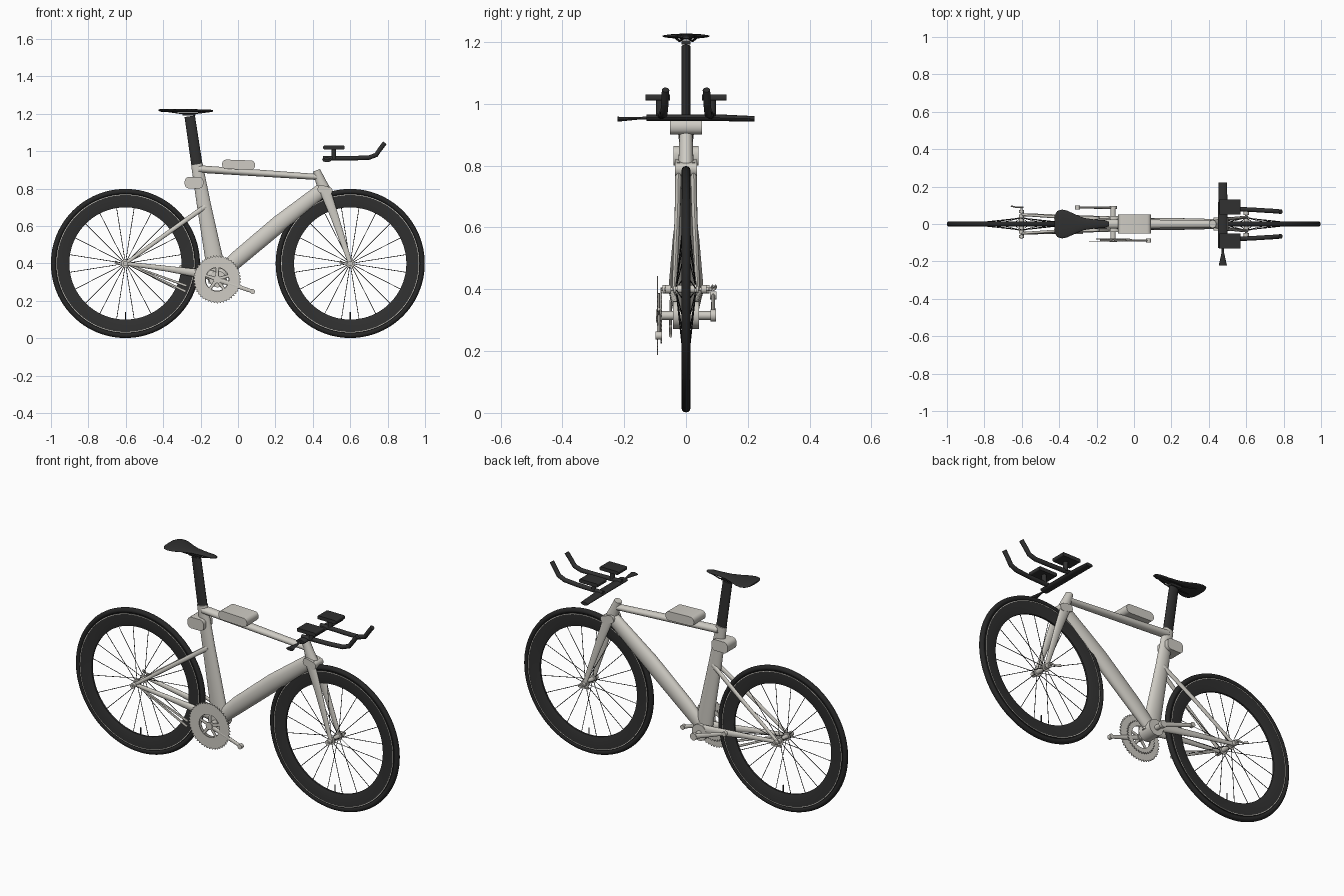
import bpy, bmesh, math
from mathutils import Vector, Matrix

cube = bpy.data.objects.get("Cube")
if cube:
    bpy.data.objects.remove(cube, do_unlink=True)


def material(name, rgb):
    m = bpy.data.materials.new(name)
    m.use_nodes = True
    m.diffuse_color = (*rgb, 1)
    m.node_tree.nodes["Principled BSDF"].inputs["Base Color"].default_value = (*rgb, 1)
    return m


LIGHT = material("pale warm grey", (0.62, 0.60, 0.55))
DARK = material("charcoal", (0.03, 0.03, 0.03))
BLACK = material("black rubber", (0.02, 0.02, 0.02))


def finish(bm, name, mat):
    bmesh.ops.recalc_face_normals(bm, faces=bm.faces)
    me = bpy.data.meshes.new(name)
    bm.to_mesh(me)
    bm.free()
    me.materials.append(mat)
    for p in me.polygons:
        p.use_smooth = True
    me.set_sharp_from_angle(angle=math.radians(35))
    ob = bpy.data.objects.new(name, me)
    bpy.context.collection.objects.link(ob)
    return ob


def add_loft(bm, pts, radii, side=(0, 1, 0), n=16):
    """Elliptical tube; each radius pair is (across, along side)."""
    pts = [Vector(p) for p in pts]
    rings = []
    for i, p in enumerate(pts):
        t = (pts[min(i + 1, len(pts) - 1)] - pts[max(i - 1, 0)]).normalized()
        v = Vector(side)
        v = (v - t * v.dot(t)).normalized()
        u = t.cross(v)
        a, b = radii[i] if len(radii) > 1 else radii[0]
        angles = [math.tau * k / n for k in range(n)]
        rings.append([bm.verts.new(p + u * a * math.cos(w) + v * b * math.sin(w)) for w in angles])
    for r, s in zip(rings, rings[1:]):
        for k in range(n):
            bm.faces.new((r[k], r[(k + 1) % n], s[(k + 1) % n], s[k]))
    bm.faces.new(rings[0])
    bm.faces.new(rings[-1])


def tube(name, pts, radii, mat=LIGHT, side=(0, 1, 0), n=16):
    bm = bmesh.new()
    add_loft(bm, pts, radii, side, n)
    return finish(bm, name, mat)


def lathe(name, x, z, profile, mat, n=96):
    """Closed (radius, y) profile turned about an axis along y."""
    bm = bmesh.new()
    rings = []
    for i in range(n):
        w = math.tau * i / n
        rings.append([bm.verts.new((x + r * math.cos(w), y, z + r * math.sin(w))) for r, y in profile])
    m = len(profile)
    for i in range(n):
        a, b = rings[i], rings[(i + 1) % n]
        for k in range(m):
            bm.faces.new((a[k], a[(k + 1) % m], b[(k + 1) % m], b[k]))
    return finish(bm, name, mat)


def rod(name, x, z, y0, y1, r, mat=LIGHT):
    return tube(name, [(x, y0, z), (x, y1, z)], [(r, r)], mat, (1, 0, 0), 20)


def block(name, centre, size, mat=LIGHT, round_off=0.0, tilt=0.0):
    """Box whose edges along y are rounded."""
    bm = bmesh.new()
    bmesh.ops.create_cube(bm, size=1, matrix=Matrix.Diagonal((*size, 1)))
    if round_off:
        edges = [e for e in bm.edges if abs((e.verts[0].co - e.verts[1].co).normalized().y) > 0.9]
        bmesh.ops.bevel(bm, geom=edges, offset=round_off, segments=4, profile=0.5, affect='EDGES')
    bm.transform(Matrix.Translation(centre) @ Matrix.Rotation(math.radians(tilt), 4, 'Y'))
    return finish(bm, name, mat)


# Wheels
HUB_Z = 0.4
for label, x, half in (("rear", -0.602, 0.05), ("front", 0.6, 0.04)):
    section = [math.tau * k / 12 for k in range(12)]
    lathe(label + "_tyre", x, HUB_Z,
          [(0.384 + 0.0145 * math.cos(w), 0.0145 * math.sin(w)) for w in section], BLACK)
    lathe(label + "_rim", x, HUB_Z,
          [(0.3, -0.005), (0.325, -0.011), (0.372, -0.012),
           (0.372, 0.012), (0.325, 0.011), (0.3, 0.005)], DARK)
    for s in (1, -1):
        lathe(label + "_rim_line", x, HUB_Z,
              [(0.366, s * 0.011), (0.369, s * 0.011), (0.369, s * 0.0128), (0.366, s * 0.0128)], LIGHT)
        lathe(label + "_hub_flange", x, HUB_Z,
              [(0.005, s * 0.028), (0.022, s * 0.028), (0.022, s * 0.034), (0.005, s * 0.034)], LIGHT, 24)
    rod(label + "_hub", x, HUB_Z, -half, half, 0.013)
    bm = bmesh.new()
    for i in range(20):
        w = math.tau * (i + 0.5) / 20
        d = Vector((math.cos(w), 0, math.sin(w)))
        c = Vector((x, 0, HUB_Z))
        foot = c + d * 0.018 + Vector((0, 0.031 * (-1) ** i, 0))
        add_loft(bm, [foot, c + d * 0.305], [(0.0017, 0.0017)], n=6)
    finish(bm, label + "_spokes", BLACK)
    tube(label + "_valve", [(x, 0, 0.09), (x, 0, 0.14)], [(0.003, 0.003)], BLACK, n=8)

    # Axle ends and quick release lever
    rod(label + "_axle", x, HUB_Z, -half - 0.03, half + 0.035, 0.006)
    for s in (1, -1):
        rod(label + "_axle_nut", x, HUB_Z, s * (half + 0.008), s * (half + 0.026), 0.014)
    y = half + 0.04
    tube(label + "_release_lever", [(x + 0.01, y, HUB_Z), (x - 0.03, y, HUB_Z), (x - 0.055, y + 0.006, HUB_Z + 0.008)],
         [(0.006, 0.004), (0.005, 0.004), (0.008, 0.004)], n=10)

# Main frame
tube("seat_tube", [(-0.108, 0, 0.3), (-0.125, 0, 0.41), (-0.18, 0, 0.7), (-0.22, 0, 0.93)],
     [(0.05, 0.024), (0.048, 0.024), (0.038, 0.021), (0.031, 0.02)], n=24)
tube("top_tube", [(-0.21, 0, 0.905), (0.43, 0, 0.862)], [(0.02, 0.026), (0.016, 0.02)], n=20)
tube("down_tube", [(-0.1, 0, 0.335), (0.0, 0, 0.427), (0.22, 0, 0.612), (0.46, 0, 0.8)],
     [(0.036, 0.026), (0.044, 0.03), (0.046, 0.032), (0.038, 0.026)], n=24)
tube("head_tube", [(0.42, 0, 0.898), (0.438, 0, 0.85), (0.465, 0, 0.785)],
     [(0.02, 0.021), (0.026, 0.023), (0.034, 0.025)], n=24)
rod("bottom_bracket_shell", -0.11, 0.317, -0.042, 0.042, 0.045)
for s in (1, -1):
    tube("seat_stay", [(-0.602, s * 0.05, 0.4), (-0.36, s * 0.034, 0.574), (-0.175, s * 0.014, 0.705)],
         [(0.009, 0.007), (0.012, 0.008), (0.013, 0.009)])
    tube("chain_stay", [(-0.602, s * 0.05, 0.4), (-0.38, s * 0.04, 0.372), (-0.13, s * 0.028, 0.335)],
         [(0.01, 0.008), (0.015, 0.01), (0.026, 0.013)])
    tube("fork_leg", [(0.462, s * 0.024, 0.8), (0.515, s * 0.027, 0.655), (0.602, s * 0.038, 0.397)],
         [(0.03, 0.011), (0.022, 0.0095), (0.011, 0.007)])
block("fork_crown", (0.465, 0, 0.793), (0.08, 0.07, 0.042), LIGHT, 0.018, 15)

# Storage boxes
block("top_tube_box", (0.003, 0, 0.928), (0.176, 0.104, 0.05), LIGHT, 0.022, 2)
block("rear_box", (-0.235, 0, 0.832), (0.1, 0.08, 0.062), LIGHT, 0.024)

# Chainrings with toothed edges
CX, CZ = -0.112, 0.315


def chainring(name, y, inner, outer, teeth):
    bm = bmesh.new()
    n = teeth * 4
    loops = []
    for i in range(n):
        w = math.tau * i / n
        r = outer if i % 4 < 2 else outer - 0.007
        loops.append([bm.verts.new((CX + q * math.cos(w), y + h, CZ + q * math.sin(w)))
                      for q, h in ((inner, -0.002), (r, -0.002), (r, 0.002), (inner, 0.002))])
    for i in range(n):
        a, b = loops[i], loops[(i + 1) % n]
        for k in range(4):
            bm.faces.new((a[k], a[(k + 1) % 4], b[(k + 1) % 4], b[k]))
    finish(bm, name, LIGHT)


chainring("large_chainring", -0.092, 0.063, 0.128, 48)
chainring("small_chainring", -0.08, 0.06, 0.09, 34)
for i in range(5):
    w = math.tau * i / 5 + 0.3
    tube("chainring_arm", [(CX, -0.088, CZ), (CX + 0.072 * math.cos(w), -0.088, CZ + 0.072 * math.sin(w))],
         [(0.011, 0.005), (0.007, 0.004)], n=10)

# Cranks
rod("crank_axle", CX, CZ, -0.095, 0.09, 0.014)
for s in (1, -1):
    y = s * 0.088
    ex, ez = CX - s * 0.19, CZ + s * 0.065
    tube("crank_arm", [(CX, y, CZ), (ex, y, ez)], [(0.014, 0.007), (0.009, 0.006)])
    rod("crank_boss", CX, CZ, y - 0.009, y + 0.009, 0.02)
    rod("pedal_mount", ex, ez, y - 0.01, y + 0.01, 0.013)

# Rear gear changer arms
for ex, ez in ((-0.275, 0.28), (-0.28, 0.25)):
    tube("gear_changer_arm", [(-0.58, -0.048, 0.392), (ex, -0.05, ez)], [(0.004, 0.004), (0.007, 0.005)], n=10)

# Seat post and saddle
tube("seat_post", [(-0.217, 0, 0.91), (-0.258, 0, 1.187)], [(0.03, 0.014), (0.028, 0.014)], DARK, n=20)
block("saddle_clamp", (-0.262, 0, 1.198), (0.07, 0.03, 0.014), DARK, 0.005)
outline = [(-0.425, 0.045), (-0.41, 0.07), (-0.385, 0.077), (-0.355, 0.071), (-0.31, 0.049),
           (-0.265, 0.032), (-0.21, 0.024), (-0.155, 0.02), (-0.134, 0.012)]
tube("saddle", [(x, 0, 1.219 - 0.012 * (x + 0.425)) for x, w in outline],
     [(0.004 if i in (0, len(outline) - 1) else 0.008, w) for i, (x, w) in enumerate(outline)], DARK, n=28)
for s in (1, -1):
    tube("saddle_rail", [(-0.385, s * 0.035, 1.214), (-0.31, s * 0.022, 1.203),
                         (-0.22, s * 0.02, 1.203), (-0.155, s * 0.008, 1.212)], [(0.0035, 0.0035)], BLACK, n=8)

# Handlebar, extensions and arm pads
tube("base_bar", [(0.475, 0.222, 0.951), (0.475, 0.1, 0.955), (0.475, -0.128, 0.955)],
     [(0.009, 0.022), (0.011, 0.025), (0.011, 0.025)], DARK, (1, 0, 0))
tube("brake_lever", [(0.475, -0.12, 0.955), (0.475, -0.15, 0.953), (0.475, -0.222, 0.95)],
     [(0.005, 0.006), (0.004, 0.006), (0.008, 0.022)], DARK, (1, 0, 0))
for s in (1, -1):
    tube("bar_extension", [(0.455, s * 0.083, 0.963), (0.62, s * 0.077, 0.963), (0.7, s * 0.072, 0.966),
                           (0.738, s * 0.07, 0.98), (0.76, s * 0.068, 1.012), (0.785, s * 0.066, 1.045)],
         [(0.012, 0.012)], DARK)
    tube("pad_post", [(0.513, s * 0.083, 0.96), (0.513, s * 0.083, 1.012)], [(0.012, 0.014)], DARK)
    block("arm_pad", (0.513, s * 0.091, 1.02), (0.115, 0.08, 0.02), DARK, 0.007)
